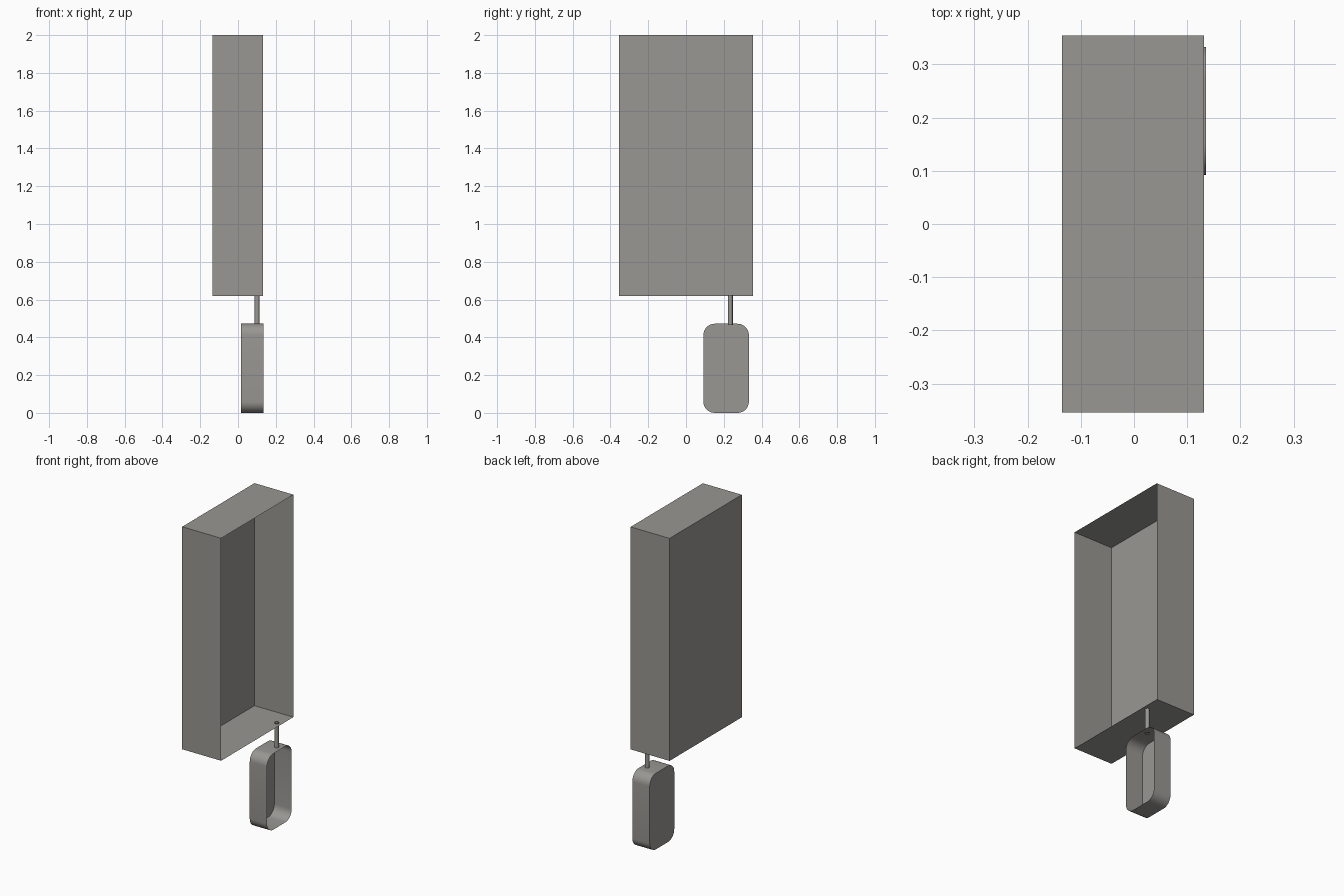
import bpy, bmesh, math

if "Cube" in bpy.data.objects:
    bpy.data.objects.remove(bpy.data.objects["Cube"])

grey = bpy.data.materials.new("warm grey")
grey.diffuse_color = (0.32, 0.31, 0.29, 1)
grey.use_nodes = True
grey.node_tree.nodes["Principled BSDF"].inputs["Base Color"].default_value = grey.diffuse_color


def finish(name, bm, smooth=False):
    bmesh.ops.recalc_face_normals(bm, faces=bm.faces)
    mesh = bpy.data.meshes.new(name)
    bm.to_mesh(mesh)
    bm.free()
    mesh.materials.append(grey)
    ob = bpy.data.objects.new(name, mesh)
    bpy.context.collection.objects.link(ob)
    if smooth:
        bpy.ops.object.select_all(action='DESELECT')
        ob.select_set(True)
        bpy.context.view_layer.objects.active = ob
        bpy.ops.object.shade_smooth_by_angle(angle=math.radians(35))
    return ob


def outline(y0, y1, z0, z1, r=0.0, steps=8):
    """Rectangle in the y-z plane, with rounded corners when r > 0."""
    if r == 0:
        return [(y0, z0), (y1, z0), (y1, z1), (y0, z1)]
    corners = [(y0 + r, z0 + r, 180), (y1 - r, z0 + r, 270),
               (y1 - r, z1 - r, 0), (y0 + r, z1 - r, 90)]
    pts = []
    for cy, cz, start in corners:
        for i in range(steps + 1):
            a = math.radians(start + 90 * i / steps)
            pts.append((cy + r * math.cos(a), cz + r * math.sin(a)))
    return pts


def open_tray(name, pts, x0, x1, smooth=False):
    """Thin shell with a flat back at x0, left open at x1."""
    bm = bmesh.new()
    back = [bm.verts.new((x0, y, z)) for y, z in pts]
    rim = [bm.verts.new((x1, y, z)) for y, z in pts]
    bm.faces.new(back[::-1])
    for i in range(len(pts)):
        j = (i + 1) % len(pts)
        bm.faces.new((back[i], back[j], rim[j], rim[i]))
    return finish(name, bm, smooth)


# Tall open cabinet
open_tray("cabinet_shell", outline(-0.354, 0.354, 0.62, 2.0), -0.135, 0.132)

# Small rounded open box hanging below
open_tray("hanging_box", outline(0.092, 0.333, 0.0, 0.472, 0.06), 0.016, 0.135, True)

# Hollow conduit joining the two
bm = bmesh.new()
bmesh.ops.create_cone(bm, cap_ends=False, segments=24, radius1=0.0125,
                      radius2=0.0125, depth=0.158)
bmesh.ops.translate(bm, verts=bm.verts, vec=(0.101, 0.235, 0.545))
finish("conduit", bm, True)
